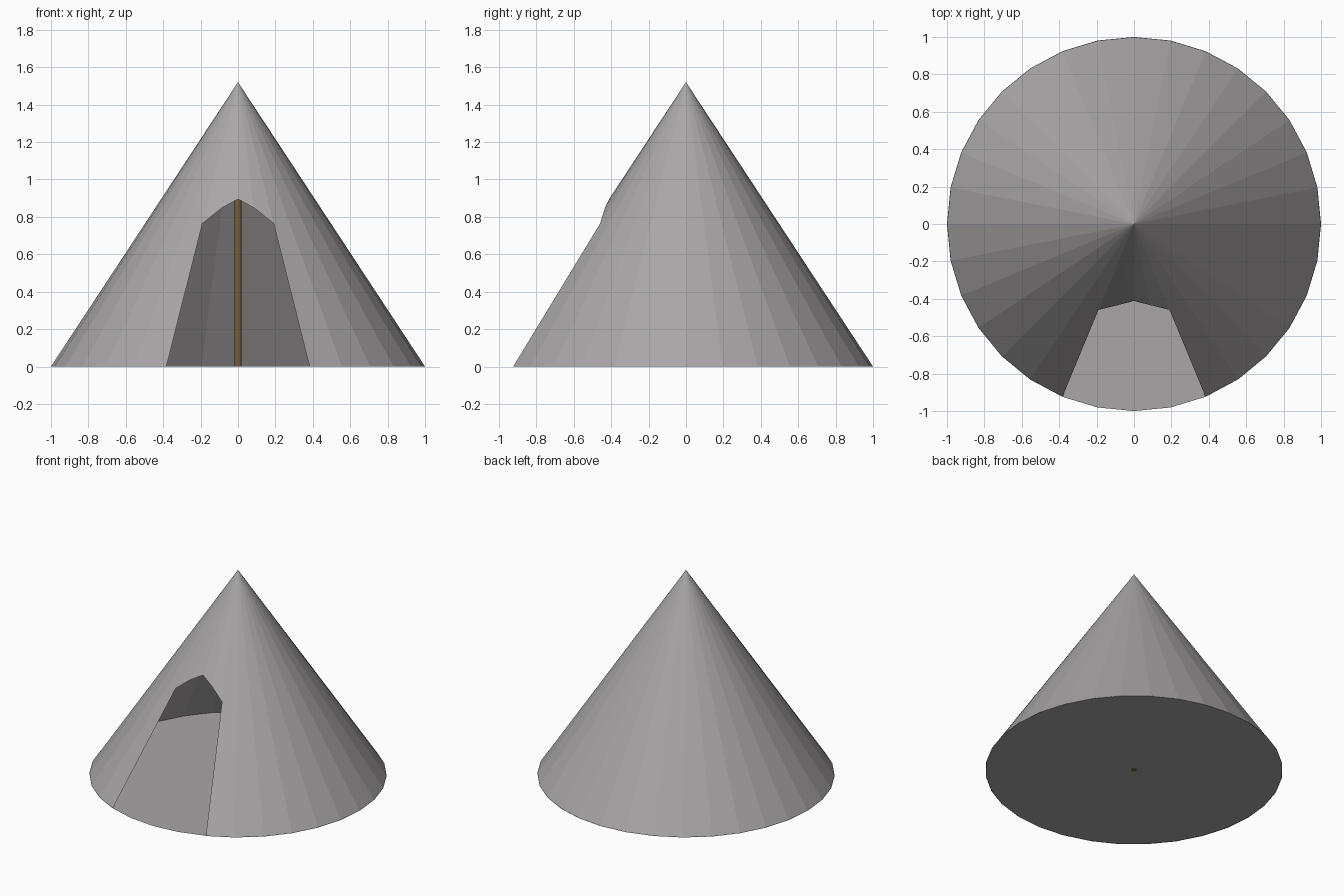
import bpy, bmesh, math

if "Cube" in bpy.data.objects:
    bpy.data.objects.remove(bpy.data.objects["Cube"])

SIDES, HEIGHT, POLE_R = 32, 1.52, 0.02


def material(name, rgb):
    m = bpy.data.materials.new(name)
    m.diffuse_color = (*rgb, 1)
    m.use_nodes = True
    m.node_tree.nodes["Principled BSDF"].inputs["Base Color"].default_value = m.diffuse_color
    return m


def finish(name, bm, mat):
    mesh = bpy.data.meshes.new(name)
    bm.to_mesh(mesh)
    bm.free()
    mesh.materials.append(mat)
    ob = bpy.data.objects.new(name, mesh)
    bpy.context.collection.objects.link(ob)
    return ob


canvas = material("grey canvas", (0.40, 0.38, 0.39))
wood = material("brown wood", (0.19, 0.115, 0.045))

# Canvas cone: one triangle per side, cut short above the door
bm = bmesh.new()
apex = bm.verts.new((0, 0, HEIGHT))
door_top = {-2: 0.765, -1: 0.848, 0: 0.895, 1: 0.848, 2: 0.765}


def on_cone(i, z):
    a, r = 2 * math.pi * i / SIDES, 1 - z / HEIGHT
    return bm.verts.new((r * math.sin(a), -r * math.cos(a), z))


base = {i: on_cone(i, 0) for i in range(2, SIDES - 1)}
base_i = lambda i: base[i]
arch = {i: on_cone(i, z) for i, z in door_top.items()}
for i in range(2, SIDES - 2):
    if i == 2:
        bm.faces.new((base[2], base[3], apex, arch[2]))
    elif i == SIDES - 3:
        bm.faces.new((base[i], base[i + 1], arch[-2], apex))
    else:
        bm.faces.new((base[i], base[i + 1], apex))
for i in range(-2, 2):
    bm.faces.new((arch[i], arch[i + 1], apex))
for v in [v for v in bm.verts if not v.link_faces]:
    bm.verts.remove(v)
finish("tent_canvas", bm, canvas)

# Floor disc
bm = bmesh.new()
bm.faces.new([bm.verts.new((math.sin(2 * math.pi * i / SIDES),
                            -math.cos(2 * math.pi * i / SIDES), 0.002))
              for i in range(0, SIDES)])
for f in bm.faces:
    f.normal_update()
    if f.normal.z < 0:
        f.normal_flip()
finish("tent_floor", bm, canvas)

# Centre pole reaching up into the peak
bm = bmesh.new()
top = HEIGHT * (1 - POLE_R) - 0.01
bmesh.ops.create_cone(bm, cap_ends=True, segments=16, radius1=POLE_R,
                      radius2=POLE_R, depth=top)
bmesh.ops.translate(bm, verts=bm.verts, vec=(0, 0, top / 2))
finish("centre_pole", bm, wood)
